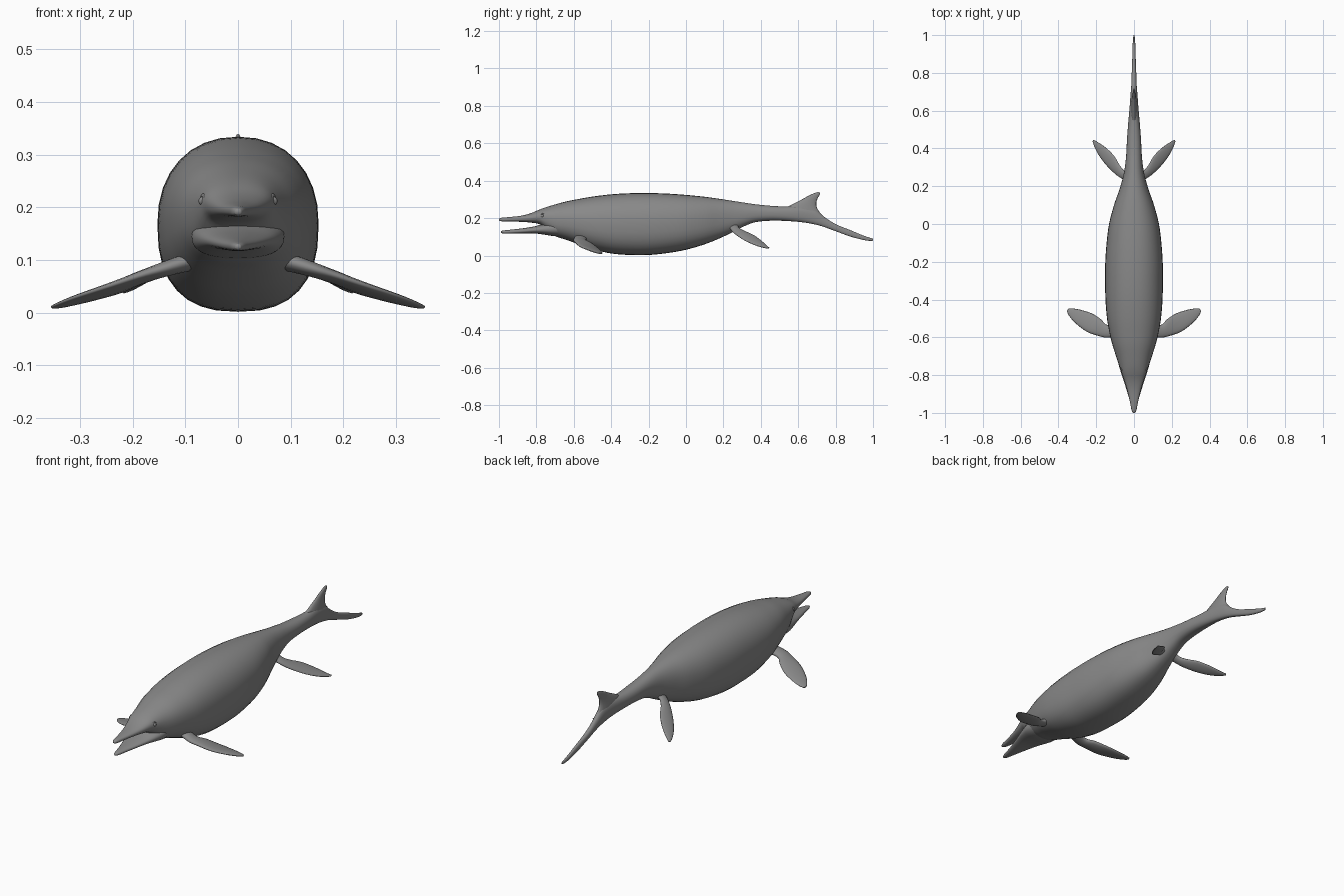
import bpy, bmesh, math
from mathutils import Vector

if "Cube" in bpy.data.objects:
    bpy.data.objects.remove(bpy.data.objects["Cube"])

grey = bpy.data.materials.new("skin grey")
grey.diffuse_color = (0.25, 0.25, 0.25, 1)
grey.use_nodes = True
grey.node_tree.nodes["Principled BSDF"].inputs["Base Color"].default_value = grey.diffuse_color


def spline(rings, steps):
    """Resample a list of rings smoothly along their length."""
    out = []
    last = len(rings) - 1
    for i in range(last):
        a, b, c, d = (rings[min(max(i + k, 0), last)] for k in (-1, 0, 1, 2))
        for s in range(steps):
            t = s / steps
            out.append([0.5 * (2 * q + (r - p) * t + (2 * p - 5 * q + 4 * r - w) * t * t
                               + (3 * q - p - 3 * r + w) * t ** 3)
                        for p, q, r, w in zip(a, b, c, d)])
    out.append(rings[-1])
    return out


def finish(obj):
    obj.data.materials.append(grey)
    for p in obj.data.polygons:
        p.use_smooth = True
    return obj


def loft(name, rings, steps=4, mirror=False):
    """Skin a closed tube through the rings."""
    bm = bmesh.new()
    loops = [[bm.verts.new(p) for p in ring] for ring in spline(rings, steps)]
    n = len(loops[0])
    for a, b in zip(loops, loops[1:]):
        for i in range(n):
            j = (i + 1) % n
            bm.faces.new((a[i], a[j], b[j], b[i]))
    bm.faces.new(loops[0])
    bm.faces.new(loops[-1])
    bmesh.ops.recalc_face_normals(bm, faces=bm.faces)
    mesh = bpy.data.meshes.new(name)
    bm.to_mesh(mesh)
    bm.free()
    obj = bpy.data.objects.new(name, mesh)
    bpy.context.collection.objects.link(obj)
    if mirror:
        obj.modifiers.new("mirror", 'MIRROR')
    return finish(obj)


def section(y, w, lo, hi, n=32):
    """Rounded cross-section, fuller below than above."""
    ring = []
    for i in range(n):
        a = 2 * math.pi * i / n
        c, s = math.cos(a), math.sin(a)
        e = 2 / (2.2 if s > 0 else 2.5)
        x = math.copysign(abs(c) ** e, c) * w
        z = math.copysign(abs(s) ** e, s) * (hi - lo) / 2
        ring.append(Vector((x, y, (lo + hi) / 2 + z)))
    return ring


def blade(pairs, thick, n=16):
    """Fin sections from (leading, trailing, relative thickness)."""
    first, end = pairs[0], pairs[-1]
    span = Vector(end[0]) + Vector(end[1]) - Vector(first[0]) - Vector(first[1])
    rings = []
    for lead, trail, k in pairs:
        lead, trail = Vector(lead), Vector(trail)
        half = (trail - lead) / 2
        up = half.cross(span).normalized() * thick * k
        rings.append([(lead + trail) / 2 + half * math.cos(2 * math.pi * i / n)
                      + up * math.sin(2 * math.pi * i / n) for i in range(n)])
    return rings


# Upper jaw, trunk and lower tail lobe: y, half width, bottom, top
body = [
    (-1.0, .006, .187, .197), (-.985, .013, .183, .202), (-.94, .022, .182, .206),
    (-.88, .036, .180, .213), (-.83, .051, .176, .226), (-.785, .066, .168, .245),
    (-.75, .078, .140, .258), (-.70, .095, .104, .273), (-.64, .114, .084, .289),
    (-.58, .129, .062, .301), (-.50, .143, .034, .315), (-.40, .151, .011, .327),
    (-.30, .153, .003, .333), (-.20, .152, .003, .334), (-.10, .145, .013, .331),
    (0, .132, .031, .324), (.10, .106, .060, .314), (.18, .078, .092, .303),
    (.25, .058, .125, .292), (.31, .047, .156, .283), (.37, .041, .178, .274),
    (.45, .037, .186, .266), (.53, .031, .185, .262), (.62, .023, .178, .262),
    (.69, .018, .166, .246), (.74, .014, .152, .206), (.80, .012, .130, .168),
    (.88, .009, .101, .135), (.95, .007, .083, .106), (.99, .004, .078, .093),
    (1.0, .002, .082, .089)]
loft("body", [section(*s) for s in body])

# Lower jaw, buried in the throat at the rear
jaw = [
    (-.99, .005, .121, .130), (-.975, .013, .118, .134), (-.93, .024, .117, .139),
    (-.87, .042, .118, .146), (-.81, .061, .118, .156), (-.76, .077, .112, .170),
    (-.71, .088, .104, .185), (-.65, .085, .100, .200)]
loft("lower_jaw", [section(*s) for s in jaw])

# Upper tail lobe
loft("tail_fin", blade([
    ((0, .47, .215), (0, .74, .205), 1), ((0, .525, .25), (0, .712, .235), .9),
    ((0, .575, .277), (0, .698, .262), .7), ((0, .62, .30), (0, .698, .288), .5),
    ((0, .66, .322), (0, .705, .308), .38), ((0, .69, .335), (0, .715, .325), .28),
    ((0, .706, .339), (0, .717, .335), .15)], .020))

# Paddles
loft("front_flipper", blade([
    ((.08, -.59, .103), (.08, -.52, .098), 1.5), ((.14, -.602, .085), (.14, -.535, .08), 1.2),
    ((.19, -.592, .070), (.175, -.505, .065), 1), ((.25, -.57, .050), (.22, -.475, .043), .85),
    ((.31, -.525, .030), (.28, -.455, .025), .65), ((.343, -.487, .017), (.325, -.447, .014), .45),
    ((.355, -.463, .011), (.348, -.449, .010), .25)], .012), mirror=True)
loft("rear_flipper", blade([
    ((.02, .225, .160), (.02, .28, .172), 1.4), ((.06, .238, .140), (.05, .282, .150), 1.1),
    ((.10, .265, .113), (.075, .31, .132), 1), ((.15, .315, .080), (.105, .36, .110), .85),
    ((.19, .37, .055), (.15, .405, .078), .65), ((.212, .415, .042), (.19, .432, .052), .45),
    ((.219, .438, .038), (.213, .446, .041), .25)], .010), mirror=True)

# Eyes with raised lids
for side, label in ((-1, "left"), (1, "right")):
    spot = (side * .066, -.768, .212)
    bpy.ops.mesh.primitive_uv_sphere_add(segments=16, ring_count=10, radius=.009, location=spot)
    eye = bpy.context.object
    eye.name = label + "_eye"
    finish(eye)
    bpy.ops.mesh.primitive_torus_add(
        major_segments=20, minor_segments=8, major_radius=.011, minor_radius=.0035,
        location=spot, rotation=(0, math.pi / 2, -side * .3))
    lid = bpy.context.object
    lid.name = label + "_eyelid"
    finish(lid)
